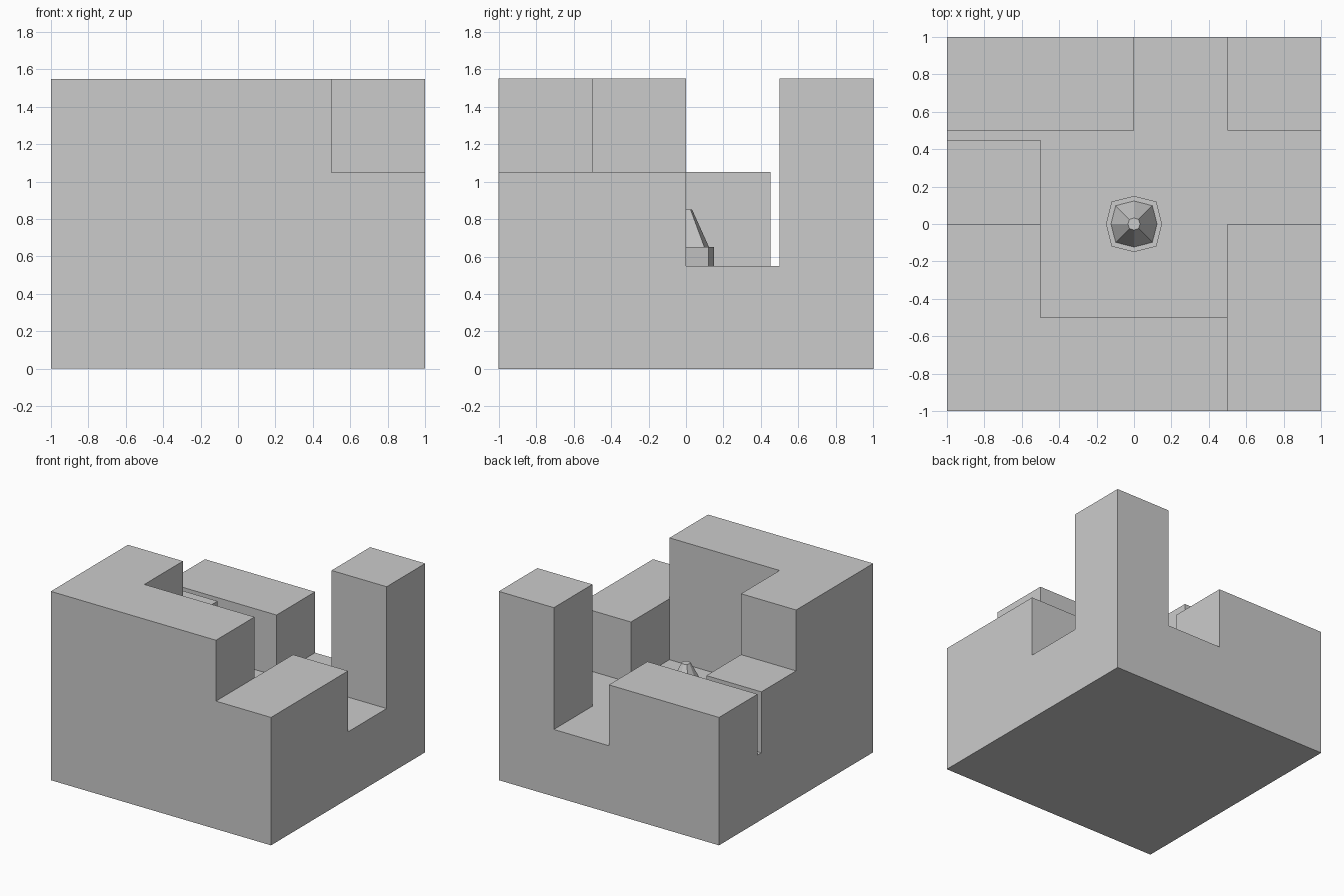
import bpy, bmesh

if "Cube" in bpy.data.objects:
    bpy.data.objects.remove(bpy.data.objects["Cube"])

FLOOR, LOW, TALL = 0.55, 1.05, 1.55


def add_object(name, bm):
    bmesh.ops.recalc_face_normals(bm, faces=bm.faces)
    mesh = bpy.data.meshes.new(name)
    bm.to_mesh(mesh)
    bm.free()
    obj = bpy.data.objects.new(name, mesh)
    bpy.context.collection.objects.link(obj)
    return obj


def prism(name, outline, z0, z1):
    """Extrude a flat outline upwards from z0 to z1."""
    bm = bmesh.new()
    face = bm.faces.new([bm.verts.new((x, y, z0)) for x, y in outline])
    ext = bmesh.ops.extrude_face_region(bm, geom=[face], use_keep_orig=True)
    for v in ext["geom"]:
        if isinstance(v, bmesh.types.BMVert):
            v.co.z = z1
    return add_object(name, bm)


def rect(x0, y0, x1, y1):
    return [(x0, y0), (x1, y0), (x1, y1), (x0, y1)]


def octagon(a, d):
    """Octagon with corners at distance a on the axes and (d, d) on the diagonals."""
    return [(a, 0), (d, d), (0, a), (-d, d), (-a, 0), (-d, -d), (0, -a), (d, -d)]


# Solid ground block
prism("base", rect(-1, -1, 1, 1), 0, FLOOR)

# Tall L-shaped corner wall, front and left
prism("tall_corner_wall",
      [(-1, -1), (0.5, -1), (0.5, -0.5), (-0.5, -0.5), (-0.5, 0), (-1, 0)],
      FLOOR, TALL)

# Low walls and the tall back pillar
prism("left_low_wall", rect(-1, 0, -0.5, 0.45), FLOOR, LOW)
prism("back_low_wall", rect(-1, 0.5, 0, 1), FLOOR, LOW)
prism("right_low_wall", rect(0.5, -1, 1, 0), FLOOR, LOW)
prism("back_pillar", rect(0.5, 0.5, 1, 1), FLOOR, TALL)

# Centre pedestal: octagonal foot, ledge and tapered cone in one lofted skin
bm = bmesh.new()
rings = []
for a, d, z in [(0.15, 0.12, FLOOR), (0.15, 0.12, 0.65),
                (0.123, 0.098, 0.65), (0.033, 0.024, 0.85)]:
    rings.append([bm.verts.new((x, y, z)) for x, y in octagon(a, d)])
for lower, upper in zip(rings, rings[1:]):
    for i in range(8):
        j = (i + 1) % 8
        bm.faces.new((lower[i], lower[j], upper[j], upper[i]))
bm.faces.new(rings[0][::-1])
bm.faces.new(rings[-1])
add_object("pedestal", bm)
